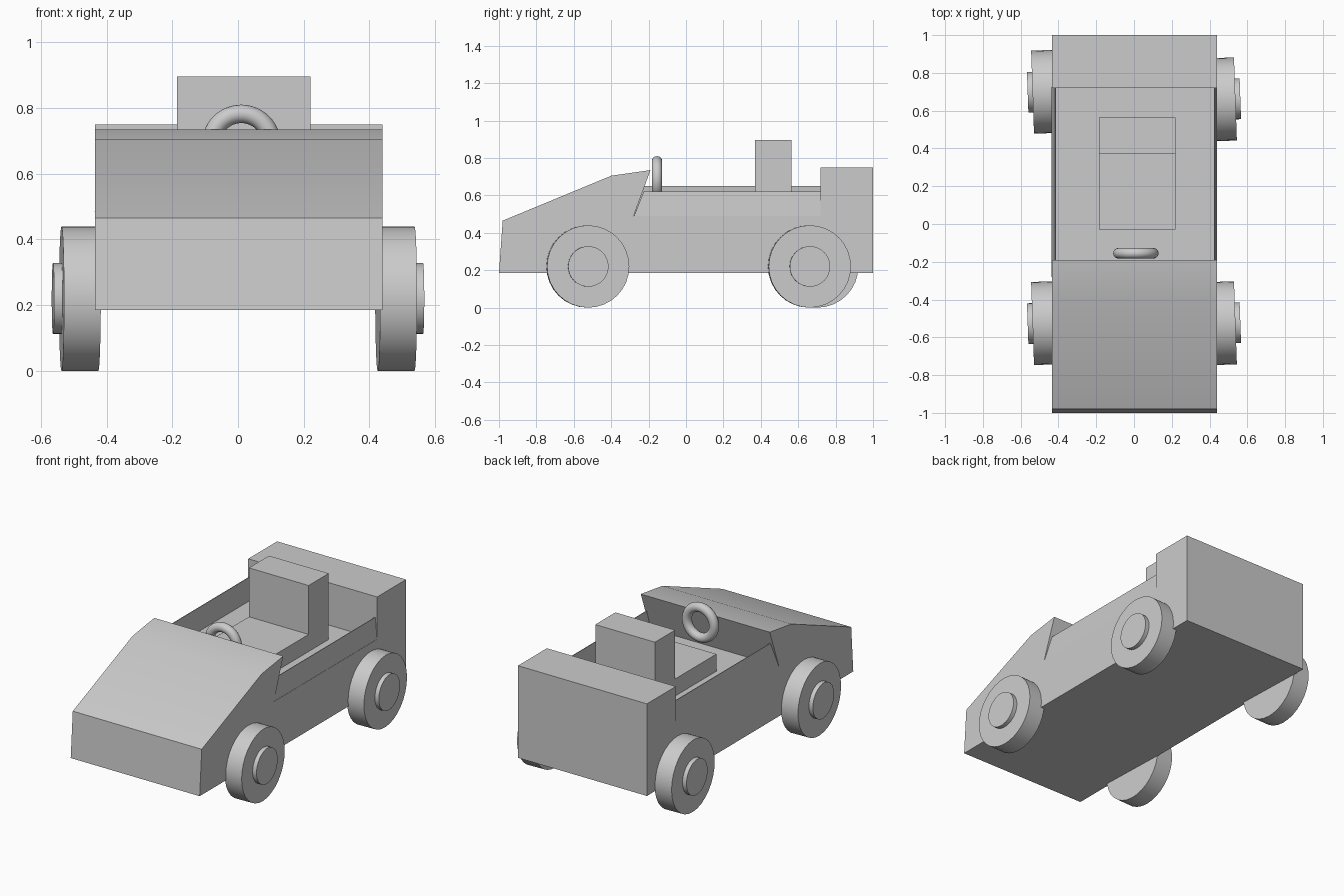
import bpy
import bmesh
import math
from mathutils import Matrix, Vector

cube = bpy.data.objects.get("Cube")
if cube:
    bpy.data.objects.remove(cube, do_unlink=True)

GREY = (0.6, 0.6, 0.6, 1.0)
grey = bpy.data.materials.new("plain grey")
grey.use_nodes = True
grey.diffuse_color = GREY
grey.node_tree.nodes["Principled BSDF"].inputs["Base Color"].default_value = GREY


def finish(name, bm, smooth=False):
    """Turn a bmesh into a named grey object."""
    bmesh.ops.recalc_face_normals(bm, faces=bm.faces)
    mesh = bpy.data.meshes.new(name)
    bm.to_mesh(mesh)
    bm.free()
    mesh.materials.append(grey)
    obj = bpy.data.objects.new(name, mesh)
    bpy.context.collection.objects.link(obj)
    if smooth:
        bpy.ops.object.select_all(action="DESELECT")
        obj.select_set(True)
        bpy.context.view_layer.objects.active = obj
        bpy.ops.object.shade_smooth_by_angle(angle=math.radians(30))
    return obj


def extrude_profile(name, profile, x0, x1, smooth=False):
    """Side profile of (y, z) points, extruded across the width."""
    bm = bmesh.new()
    face = bm.faces.new([bm.verts.new((x0, y, z)) for y, z in profile])
    new = bmesh.ops.extrude_face_region(bm, geom=[face])["geom"]
    moved = [v for v in new if isinstance(v, bmesh.types.BMVert)]
    bmesh.ops.translate(bm, verts=moved, vec=(x1 - x0, 0, 0))
    return finish(name, bm, smooth)


# Body: nose, bonnet, open cockpit floor and rear box in one profile
extrude_profile("body", [
    (-1, 0.185), (-0.98, 0.465), (-0.4, 0.705), (-0.19, 0.735),
    (-0.28, 0.49), (0.72, 0.49), (0.72, 0.75), (1, 0.75), (1, 0.185),
], -0.435, 0.44, smooth=True)

# Seat: cushion and backrest as an L profile
extrude_profile("seat", [
    (-0.03, 0.49), (-0.03, 0.595), (0.37, 0.595),
    (0.37, 0.895), (0.565, 0.895), (0.565, 0.49),
], -0.185, 0.22)

# Cockpit side walls: thin panels leaning inwards
for name, foot, head, top in (("left_wall", 0.439, 0.428, 0.622),
                              ("right_wall", -0.436, -0.418, 0.65)):
    bm = bmesh.new()
    inward = -0.004 if foot > 0 else 0.004
    lean = [(foot, -0.28, 0.485), (head, -0.225, top),
            (head, 0.725, top), (foot, 0.725, 0.485)]
    face = bm.faces.new([bm.verts.new(p) for p in lean])
    new = bmesh.ops.extrude_face_region(bm, geom=[face])["geom"]
    bmesh.ops.translate(bm, vec=(inward, 0, 0),
                        verts=[v for v in new if isinstance(v, bmesh.types.BMVert)])
    finish(name, bm)


# Wheels: tyre disc with a smaller hub disc, set slightly askew
def add_disc(bm, radius, x0, x1):
    place = Matrix.Translation(((x0 + x1) / 2, 0, 0)) @ Matrix.Rotation(math.pi / 2, 4, "Y")
    bmesh.ops.create_cone(bm, cap_ends=True, segments=32, radius1=radius,
                          radius2=radius, depth=abs(x1 - x0), matrix=place)


for name, side, y in (("front_left_wheel", 1, -0.525), ("front_right_wheel", -1, -0.525),
                      ("rear_left_wheel", 1, 0.66), ("rear_right_wheel", -1, 0.7)):
    bm = bmesh.new()
    add_disc(bm, 0.22, side * 0.425, side * 0.537)
    add_disc(bm, 0.108, side * 0.5, side * 0.563)
    turn = Matrix.Rotation(math.radians(2), 4, "Z")
    pivot = Vector((side * 0.48, 0, 0))
    bm.transform(Matrix.Translation(pivot + Vector((0, y, 0.22)))
                 @ turn @ Matrix.Translation(-pivot))
    finish(name, bm, smooth=True)

# Steering wheel: upright ring behind the bonnet
bpy.ops.mesh.primitive_torus_add(location=(0.01, -0.155, 0.69), rotation=(math.pi / 2, 0, 0),
                                 major_segments=48, minor_segments=16,
                                 major_radius=0.092, minor_radius=0.028)
ring = bpy.context.object
ring.name = "steering_wheel"
ring.data.materials.append(grey)
bpy.ops.object.shade_smooth_by_angle(angle=math.radians(60))
